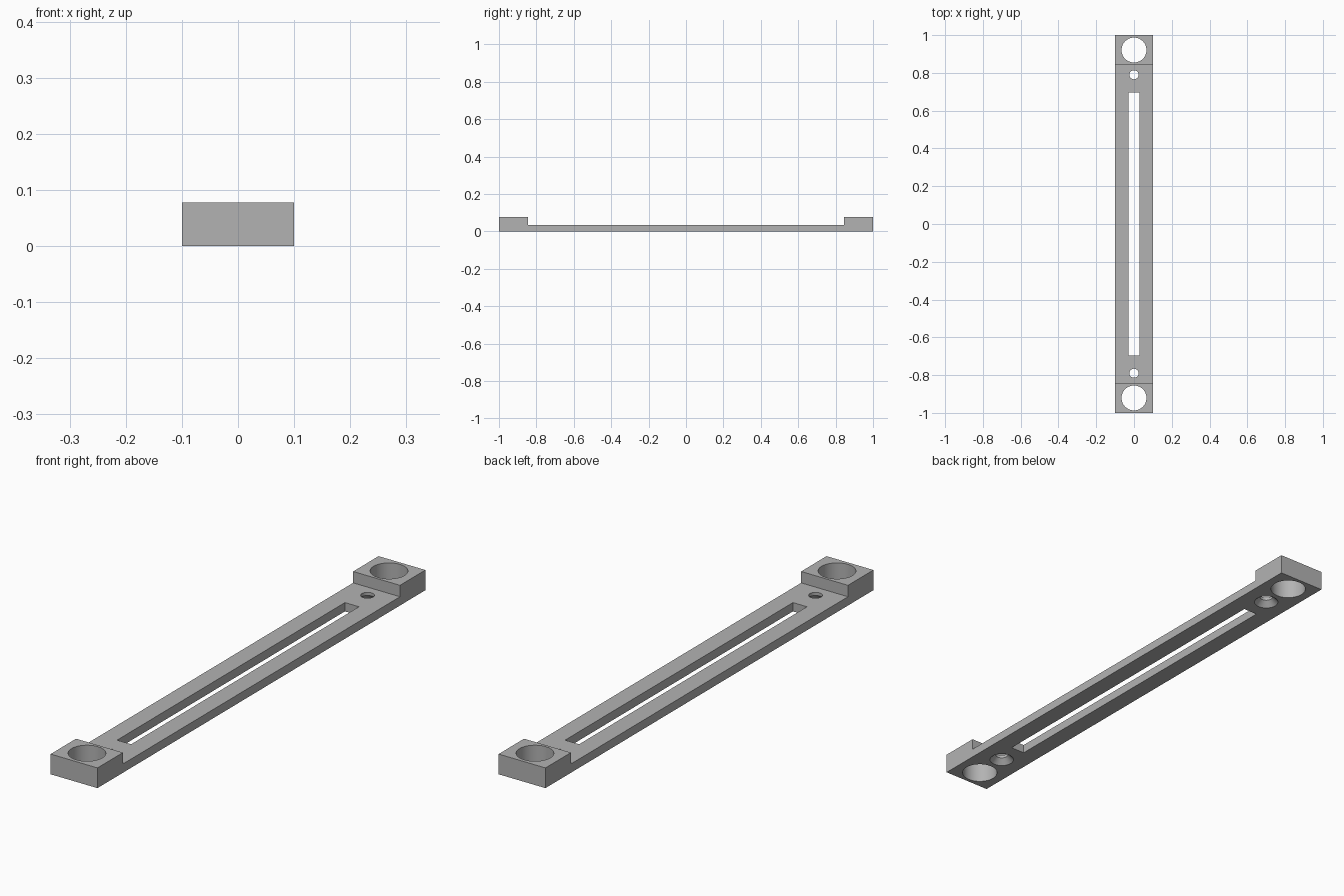
import bpy, bmesh, math

cube = bpy.data.objects.get("Cube")
if cube:
    bpy.data.objects.remove(cube, do_unlink=True)

HALF_W, TOP, PLATE = 0.1, 0.078, 0.034
BLOCK_Y, SLOT_X, SLOT_Y = 0.845, 0.03, 0.695
BIG_Y, BIG_R = 0.921, 0.066
SCREW_Y, SCREW_R, SINK_R, SINK_Z = 0.79, 0.024, 0.045, 0.022

grey = bpy.data.materials.new("grey")
grey.use_nodes = True
colour = (0.45, 0.45, 0.45, 1)
grey.diffuse_color = colour
grey.node_tree.nodes["Principled BSDF"].inputs["Base Color"].default_value = colour


def new_object(name, bm):
    bmesh.ops.recalc_face_normals(bm, faces=bm.faces)
    mesh = bpy.data.meshes.new(name)
    bm.to_mesh(mesh)
    bm.free()
    obj = bpy.data.objects.new(name, mesh)
    bpy.context.collection.objects.link(obj)
    mesh.materials.append(grey)
    return obj


def lathe_cutter(name, y, profile, steps=64):
    """Solid turned about a vertical axis from (radius, z) points."""
    bm = bmesh.new()
    rings = [[bm.verts.new((r * math.cos(2 * math.pi * i / steps),
                            y + r * math.sin(2 * math.pi * i / steps), z))
              for i in range(steps)] for r, z in profile]
    for low, high in zip(rings, rings[1:]):
        for i in range(steps):
            j = (i + 1) % steps
            bm.faces.new((low[i], low[j], high[j], high[i]))
    bm.faces.new(rings[0])
    bm.faces.new(rings[-1])
    return new_object(name, bm)


# Bar with raised end blocks: side profile extruded across the width
half = [(1, 0), (1, TOP), (BLOCK_Y, TOP), (BLOCK_Y, PLATE)]
outline = half + [(-y, z) for y, z in reversed(half)]
bm = bmesh.new()
side = bm.faces.new([bm.verts.new((-HALF_W, y, z)) for y, z in outline])
sweep = bmesh.ops.extrude_face_region(bm, geom=[side])
moved = [v for v in sweep["geom"] if isinstance(v, bmesh.types.BMVert)]
bmesh.ops.translate(bm, verts=moved, vec=(2 * HALF_W, 0, 0))
bar = new_object("slotted_bar", bm)

# Long centre slot
bm = bmesh.new()
bmesh.ops.create_cube(bm, size=2)
bmesh.ops.scale(bm, vec=(SLOT_X, SLOT_Y, 0.2), verts=bm.verts)
cutters = [new_object("slot_cutter", bm)]

# Large end holes and screw holes countersunk from below
for label, s in (("front", -1), ("back", 1)):
    cutters.append(lathe_cutter(label + "_end_hole_cutter", s * BIG_Y,
                                [(BIG_R, -0.1), (BIG_R, 0.2)]))
    cutters.append(lathe_cutter(label + "_screw_hole_cutter", s * SCREW_Y,
                                [(SINK_R, -0.1), (SINK_R, 0),
                                 (SCREW_R, SINK_Z), (SCREW_R, 0.1)]))

bpy.ops.object.select_all(action="DESELECT")
bar.select_set(True)
bpy.context.view_layer.objects.active = bar
for cutter in cutters:
    mod = bar.modifiers.new(cutter.name, "BOOLEAN")
    mod.operation, mod.solver, mod.object = "DIFFERENCE", "EXACT", cutter
    bpy.ops.object.modifier_apply(modifier=mod.name)
    bpy.data.objects.remove(cutter, do_unlink=True)

bpy.ops.object.shade_smooth_by_angle(angle=math.radians(30))
